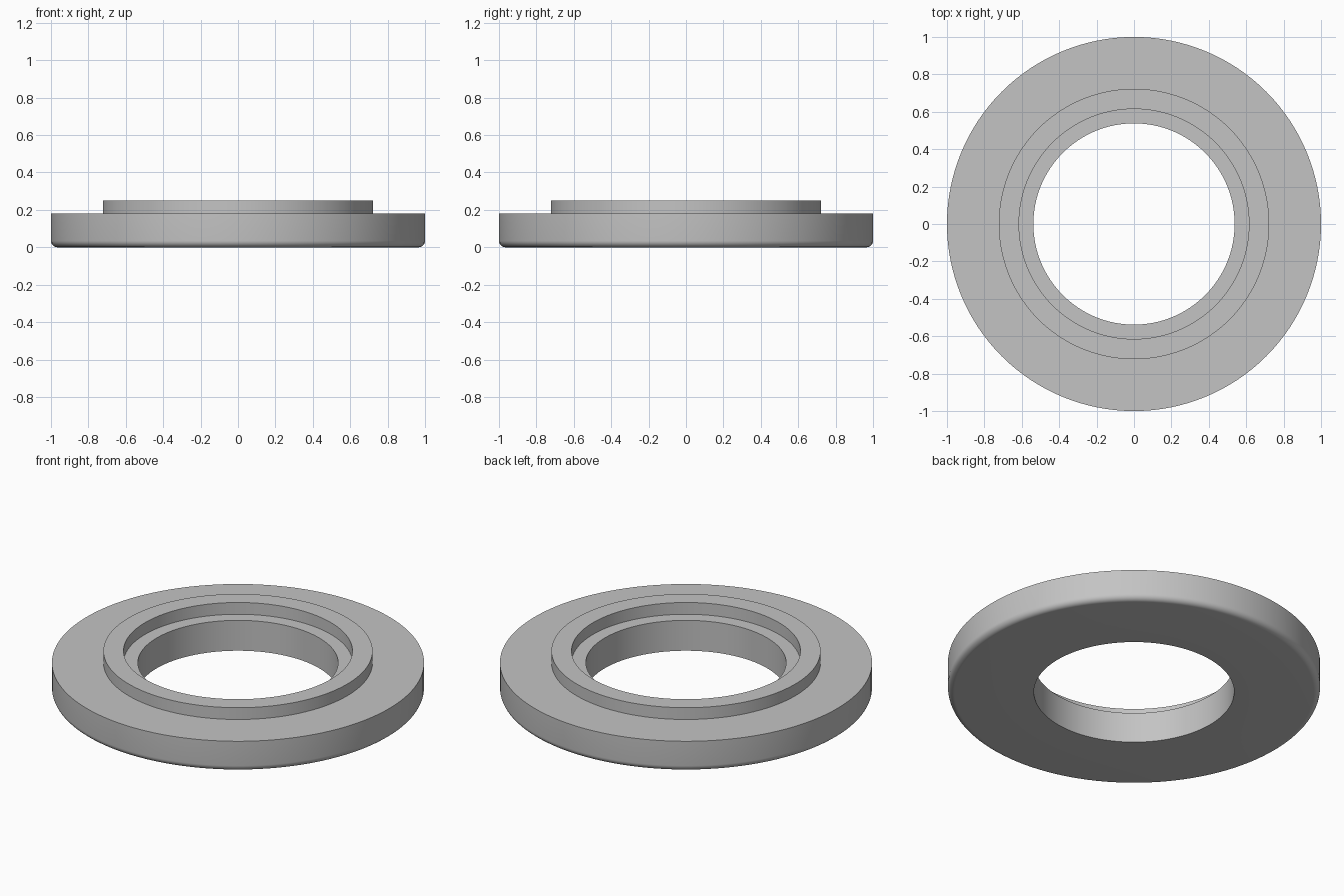
import bpy
import bmesh
from math import cos, sin, pi, radians
from mathutils import Vector

cube = bpy.data.objects.get("Cube")
if cube:
    bpy.data.objects.remove(cube, do_unlink=True)

# Plain grey material
grey = bpy.data.materials.new("plain_grey")
grey.use_nodes = True
colour = (0.55, 0.55, 0.55, 1)
grey.diffuse_color = colour
grey.node_tree.nodes["Principled BSDF"].inputs["Base Color"].default_value = colour

# Main dimensions
BORE, RECESS, COLLAR, OUTER = 0.538, 0.615, 0.723, 1.0
SHOULDER, TOP, FILLET = 0.18, 0.25, 0.035
SEGMENTS, ARC_STEPS = 128, 8

# Cross-section (radius, height): rounded lower rim, raised collar, inner step
profile = [(BORE, 0)]
for i in range(ARC_STEPS + 1):
    a = pi / 2 * i / ARC_STEPS
    profile.append((OUTER - FILLET + FILLET * sin(a), FILLET - FILLET * cos(a)))
profile += [(OUTER, SHOULDER), (COLLAR, SHOULDER), (COLLAR, TOP),
            (RECESS, TOP), (RECESS, SHOULDER), (BORE, SHOULDER)]

# Revolve the closed cross-section into a ring
bm = bmesh.new()
verts = [bm.verts.new((r, 0, z)) for r, z in profile]
edges = [bm.edges.new((v, verts[(i + 1) % len(verts)])) for i, v in enumerate(verts)]
bmesh.ops.spin(bm, geom=verts + edges, cent=Vector(), axis=Vector((0, 0, 1)),
               angle=2 * pi, steps=SEGMENTS, use_merge=False)
bmesh.ops.remove_doubles(bm, verts=bm.verts, dist=0.0001)
bmesh.ops.recalc_face_normals(bm, faces=bm.faces)
mesh = bpy.data.meshes.new("flanged_ring")
bm.to_mesh(mesh)
bm.free()
mesh.materials.append(grey)

ring = bpy.data.objects.new("flanged_ring", mesh)
bpy.context.collection.objects.link(ring)
bpy.ops.object.select_all(action="DESELECT")
ring.select_set(True)
bpy.context.view_layer.objects.active = ring
bpy.ops.object.shade_smooth_by_angle(angle=radians(30))
